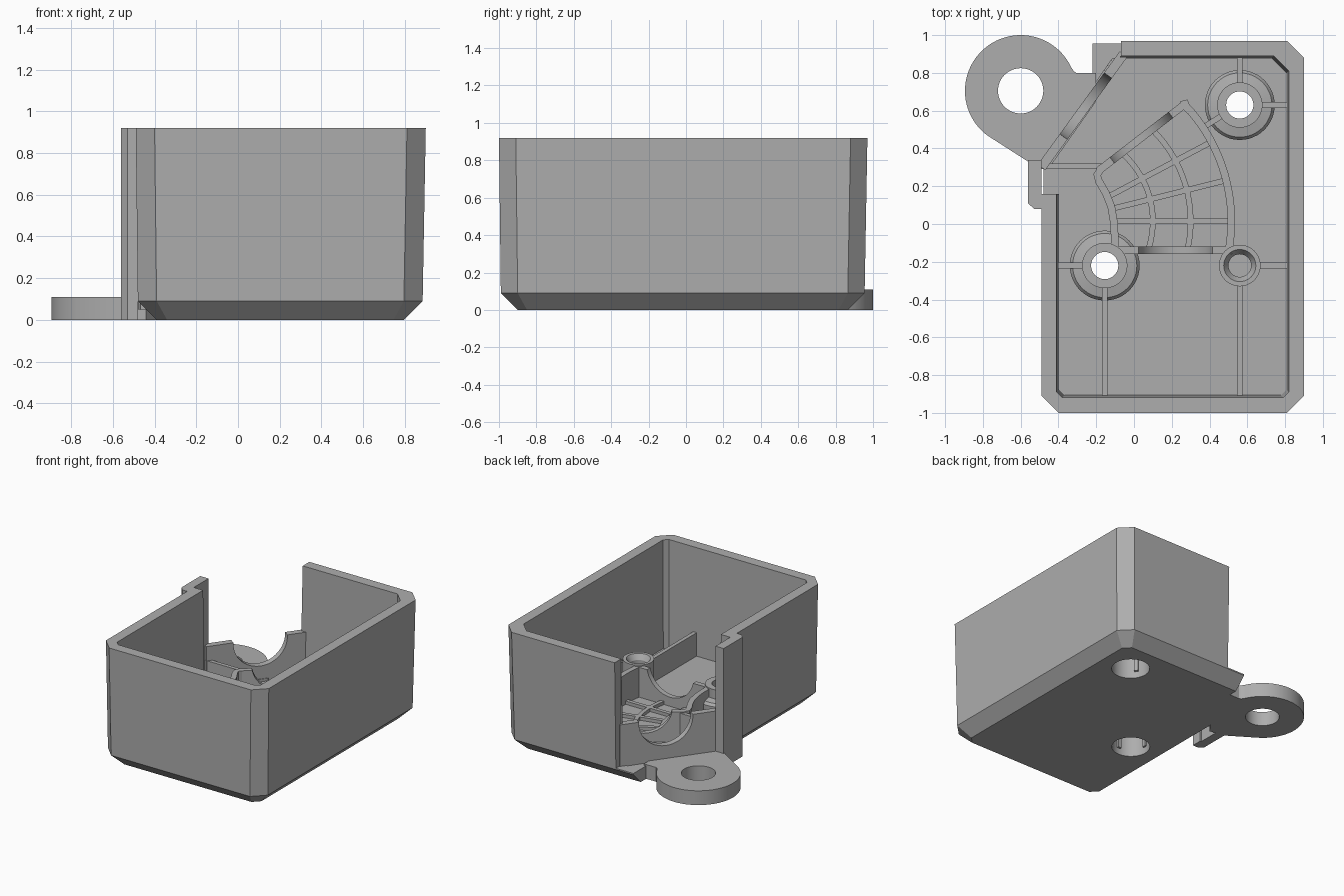
import bpy, bmesh
from math import sin, cos, asin, radians, pi, tau
from mathutils import Matrix, Vector

cube = bpy.data.objects.get("Cube")
if cube:
    bpy.data.objects.remove(cube, do_unlink=True)

grey = bpy.data.materials.new("plain grey")
grey.use_nodes = True
grey.diffuse_color = (0.42, 0.42, 0.42, 1)
grey.node_tree.nodes["Principled BSDF"].inputs["Base Color"].default_value = grey.diffuse_color


def finish(name, bm, smooth=False):
    bmesh.ops.recalc_face_normals(bm, faces=bm.faces)
    mesh = bpy.data.meshes.new(name)
    bm.to_mesh(mesh)
    bm.free()
    mesh.materials.append(grey)
    obj = bpy.data.objects.new(name, mesh)
    bpy.context.collection.objects.link(obj)
    if smooth:
        shade(obj)
    return obj


def activate(obj):
    bpy.ops.object.select_all(action='DESELECT')
    obj.select_set(True)
    bpy.context.view_layer.objects.active = obj


def shade(obj):
    activate(obj)
    bpy.ops.object.shade_smooth_by_angle(angle=radians(30))


def loft(name, levels, matrix=None, smooth=False):
    """Closed solid through matching outlines, each given as (z, points)."""
    bm = bmesh.new()
    rings = [[bm.verts.new((x, y, z)) for x, y in pts] for z, pts in levels]
    n = len(rings[0])
    for a, b in zip(rings, rings[1:]):
        for i in range(n):
            j = (i + 1) % n
            bm.faces.new((a[i], a[j], b[j], b[i]))
    bm.faces.new(rings[0][::-1])
    bm.faces.new(rings[-1])
    if matrix:
        bm.transform(matrix)
    return finish(name, bm, smooth)


def prism(name, pts, z0, z1, matrix=None, smooth=False):
    return loft(name, [(z0, pts), (z1, pts)], matrix, smooth)


def arc(cx, cy, r, a0, a1, n):
    return [(cx + r * cos(a0 + (a1 - a0) * i / n), cy + r * sin(a0 + (a1 - a0) * i / n))
            for i in range(n + 1)]


def disc(c, r, n=48):
    return arc(c[0], c[1], r, 0, tau * (n - 1) / n, n - 1)


def cut(target, cutter):
    cutter.hide_render = True
    mod = target.modifiers.new("cut", 'BOOLEAN')
    mod.operation = 'DIFFERENCE'
    mod.solver = 'EXACT'
    mod.object = cutter
    activate(target)
    bpy.ops.object.modifier_apply(modifier=mod.name)
    bpy.data.objects.remove(cutter, do_unlink=True)


def strip(name, path, width, z0, z1):
    """Upright strip of even width following a plan path."""
    pts = [Vector(p) for p in path]
    left, right = [], []
    for i, p in enumerate(pts):
        d = (pts[min(i + 1, len(pts) - 1)] - pts[max(i - 1, 0)]).normalized()
        side = Vector((-d.y, d.x)) * width / 2
        left.append(tuple(p + side))
        right.append(tuple(p - side))
    return prism(name, left + right[::-1], z0, z1, smooth=len(path) > 4)


def saddle(name, p0, p1, thick, z0, top, u, r, zc):
    """Upright wall from p0 to p1 with a round cradle at distance u."""
    a, b = Vector((*p0, 0)), Vector((*p1, 0))
    d = (b - a).normalized()
    up = Vector((0, 0, 1))
    m = Matrix((d, up, d.cross(up))).transposed().to_4x4()
    m.translation = a
    length = (b - a).length
    start = asin((top - zc) / r)
    pts = [(0, z0), (length, z0), (length, top)] + arc(u, zc, r, start, -pi - start, 24) + [(0, top)]
    return prism(name, pts, -thick / 2, thick / 2, m, True)


def lathe(name, c, profile, n=48):
    bm = bmesh.new()
    rings = [[bm.verts.new((c[0] + r * cos(tau * i / n), c[1] + r * sin(tau * i / n), z))
              for i in range(n)] for r, z in profile]
    for a, b in zip(rings, rings[1:] + rings[:1]):
        for i in range(n):
            j = (i + 1) % n
            bm.faces.new((a[i], a[j], b[j], b[i]))
    return finish(name, bm, True)


def chamfered(x0, x1, y0, y1, c):
    return [(x0 + c, y0), (x1 - c, y0), (x1, y0 + c), (x1, y1 - c),
            (x1 - c, y1), (x0 + c, y1), (x0, y1 - c), (x0, y0 + c)]


FLOOR, TOP = 0.09, 0.92
screws = [(-0.155, -0.22), (0.56, 0.63)]
post = (0.56, -0.22)

# Tapered tray with a chamfered base
shell = loft("shell", [(0, chamfered(-0.39, 0.795, -0.9, 0.865, 0.05)),
                       (FLOOR, chamfered(-0.48, 0.885, -0.99, 0.955, 0.09)),
                       (TOP, chamfered(-0.49, 0.9, -1, 0.97, 0.09))])
inner = [(-0.41, -0.89), (-0.38, -0.92), (0.79, -0.92), (0.82, -0.89), (0.82, 0.81),
         (0.74, 0.89), (-0.12, 0.89), (-0.52, 0.32), (-0.52, 0.16), (-0.41, 0.16)]
low = [(0.2 + (x - 0.2) * 0.98, y * 0.985) for x, y in inner]
cut(shell, loft("cavity_cutter", [(FLOOR, low), (TOP + 0.05, inner)]))

# Cut-off corner: opening above, trimmed floor below
outside = [(-0.49, 0.32), (-1.2, 0.32), (-1.2, 1.3)]
cut(shell, prism("opening_cutter", [(-0.07, 1.3), (-0.07, 0.89)] + outside, 0.1, 1.2))
cut(shell, prism("corner_cutter", [(-0.22, 1.3), (-0.22, 0.69)] + outside, -0.2, 1.2))
for c in screws:
    cut(shell, prism("screw_cutter", disc(c, 0.16), -0.1, 0.2))

# Jamb column beside the opening
prism("jamb_column", [(-0.48, 0.08), (-0.53, 0.08), (-0.56, 0.11), (-0.56, 0.34),
                      (-0.49, 0.34), (-0.49, 0.16), (-0.48, 0.16)], 0, TOP)

# Mounting lug
eye = (-0.6, 0.705)
lug = prism("mounting_lug", arc(*eye, 0.295, radians(25), radians(233), 48)
            + [(-0.56, 0.33), (-0.44, 0.31), (-0.2, 0.65), (-0.2, 0.8), (-0.305, 0.8), (-0.32, 0.81)],
            0, 0.11)
cut(lug, prism("lug_hole_cutter", disc(eye, 0.12), -0.1, 0.3))
shade(lug)

# Cradle walls
saddle("diagonal_wall", (-0.49, 0.3), (-0.055, 0.9), 0.05, 0.05, 0.42, 0.4, 0.2, 0.41)
saddle("fan_front_wall", (-0.11, -0.14), (0.52, -0.14), 0.04, 0.05, 0.32, 0.33, 0.2, 0.36)
saddle("fan_back_wall", (-0.19, 0.28), (0.27, 0.635), 0.04, 0.05, 0.32, 0.29, 0.2, 0.36)

# Curved walls of the fan-shaped chamber
hub = (-0.38, 0.015)
strip("fan_outer_wall", [(0.25, 0.63), (0.28, 0.64)]
      + arc(*hub, 0.895, radians(43), radians(-10), 20), 0.04, 0.05, 0.32)
strip("fan_inner_wall", [(-0.17, 0.3), (-0.195, 0.26), (-0.185, 0.225), (-0.15, 0.165),
                         (-0.12, 0.09), (-0.105, 0), (-0.1, -0.14)], 0.04, 0.05, 0.32)

# Raised grid on the chamber floor
for deg in (0, 14, 28):
    a = radians(deg)
    strip("radial_rib", [(hub[0] + r * cos(a), hub[1] + r * sin(a)) for r in (0.28, 0.88)],
          0.03, 0.05, 0.115)
for r in (0.48, 0.68):
    strip("arc_rib", arc(*hub, r, asin(-0.14 / r), radians(38.5) + asin(0.084 / r), 14),
          0.03, 0.05, 0.115)

# Screw bosses with counterbores, and one blind post
for c in screws:
    lathe("screw_boss", c, [(0.135, 0), (0.17, 0), (0.185, FLOOR), (0.185, 0.23), (0.17, 0.25),
                            (0.12, 0.26), (0.12, 0.33), (0.072, 0.33), (0.072, 0.17), (0.135, 0.17)])
lathe("blind_post", post, [(0.11, 0.05), (0.11, 0.33), (0.085, 0.33), (0.06, 0.29), (0.06, 0.05)])

# Stiffening ribs from the bosses to the walls
(lx, ly), (rx, ry) = screws
ribs = [((lx - 0.12, ly), (-0.43, ly)), ((lx, ly - 0.12), (lx, -0.94)),
        ((post[0] + 0.1, post[1]), (0.84, post[1])), ((post[0], post[1] - 0.1), (post[0], -0.94)),
        ((rx + 0.12, ry), (0.84, ry)), ((rx, ry + 0.12), (rx, 0.91)),
        ((rx - 0.1, ry - 0.06), (0.38, 0.52))]
for a, b in ribs:
    strip("stiffening_rib", [a, b], 0.03, 0.05, 0.27)
strip("side_plate", [(-0.5, 0.305), (-0.17, 0.305)], 0.03, 0.05, 0.31)
